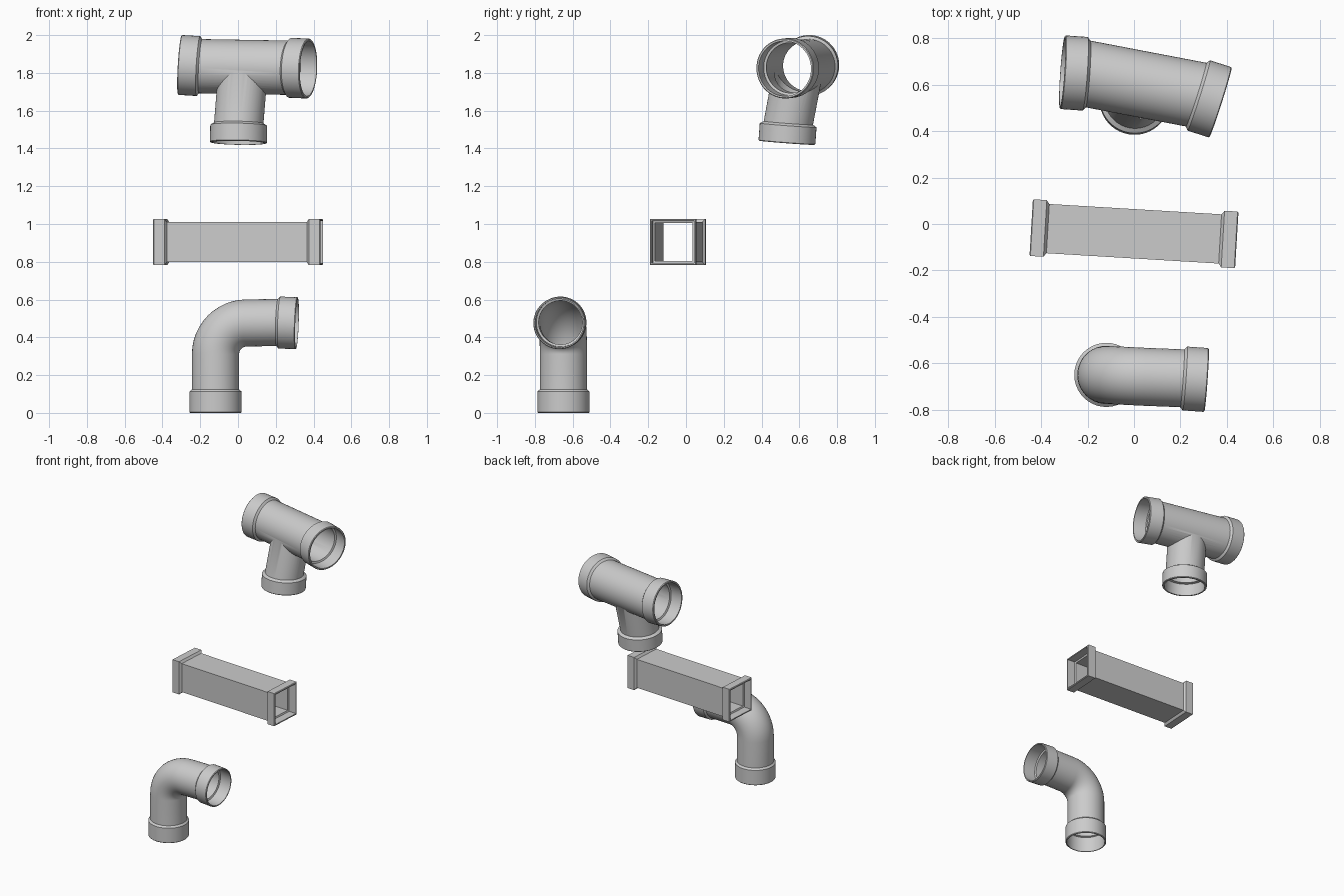
import bpy, bmesh, math
from mathutils import Vector as V

if "Cube" in bpy.data.objects:
    bpy.data.objects.remove(bpy.data.objects["Cube"])


def loft(name, sections, ref, sides=48, ring=False):
    """Skin circles (centre, axis, radius); ring=True joins last to first."""
    bm = bmesh.new()
    loops = []
    for c, ax, r in sections:
        ax = ax.normalized()
        n = (ref - ax * ref.dot(ax)).normalized()
        b = ax.cross(n)
        phase = math.pi / sides
        loops.append([bm.verts.new(c + r * (math.cos(t) * n + math.sin(t) * b))
                      for t in (phase + 2 * math.pi * i / sides for i in range(sides))])
    pairs = list(zip(loops, loops[1:]))
    if ring:
        pairs.append((loops[-1], loops[0]))
    else:
        bm.faces.new(loops[0])
        bm.faces.new(loops[-1])
    for a, b in pairs:
        for i in range(sides):
            j = (i + 1) % sides
            bm.faces.new((a[i], a[j], b[j], b[i]))
    bmesh.ops.recalc_face_normals(bm, faces=bm.faces)
    me = bpy.data.meshes.new(name)
    bm.to_mesh(me)
    bm.free()
    ob = bpy.data.objects.new(name, me)
    bpy.context.collection.objects.link(ob)
    return ob


def port(face, out, profile, start):
    """Sections of a socket; profile is (depth, radius) from the open face inward."""
    out = V(out).normalized()
    secs = [(V(face) - out * d, -out if start else out, r) for d, r in profile]
    return secs if start else secs[::-1]


def collar(R, r, length, k=1):
    return [(0, k * (R - .004)), (.004, k * R), (length - .012, k * R), (length, k * r)]


def bore(R, r, depth, ext=0, k=1):
    return [(-ext, k * R), (depth, k * R), (depth + .004, k * r)]


def smooth(ob):
    bpy.ops.object.select_all(action='DESELECT')
    ob.select_set(True)
    bpy.context.view_layer.objects.active = ob
    bpy.ops.object.shade_smooth_by_angle(angle=math.radians(30))


def boolean(ob, other, op):
    m = ob.modifiers.new("cut", 'BOOLEAN')
    m.operation, m.object, m.solver = op, other, 'EXACT'
    bpy.context.view_layer.objects.active = ob
    bpy.ops.object.modifier_apply(modifier=m.name)
    bpy.data.objects.remove(other)


# Round elbow: upright socket, quarter bend, side socket
u, up = V((1, -.05, 0)).normalized(), V((0, 0, 1))
base, side = (-.119, -.649, 0), (.312, -.671, .475)
bend, pivot = .165, V(base) + u * .165 + up * .311


def arc(r):
    return [(pivot + bend * (-u * math.cos(a) + up * math.sin(a)),
             u * math.sin(a) + up * math.cos(a), r)
            for a in (math.pi / 2 * i / 12 for i in range(13))]


out_dir = (1, -.07, -.035)
shell = (port(base, (0, 0, -1), collar(.138, .125, .125), True) + arc(.125)
         + port(side, out_dir, collar(.138, .125, .105), False))
inside = (port(base, (0, 0, -1), bore(.128, .116, .11), True) + arc(.116)
          + port(side, out_dir, bore(.128, .116, .09), False))
smooth(loft("elbow_pipe", shell + inside[::-1], V((.05, 1, 0)), 40, True))

# Square duct: straight box tube with a collar at each end
d = V((1, -.06, 0)).normalized()
mid, q = V((0, -.042, .904)), math.sqrt(2)
ends = mid - d * .443, mid + d * .443
shell = (port(ends[0], -d, collar(.122, .106, .072, q), True)
         + port(ends[1], d, collar(.122, .106, .072, q), False))
inside = (port(ends[0], -d, bore(.111, .1, .058, 0, q), True)
          + port(ends[1], d, bore(.111, .1, .058, 0, q), False))
loft("square_duct", shell + inside[::-1], up, 4, True)

# Tee: slightly bent main run and a leaning branch below
left, left_dir = (-.308, .653, 1.842), (-1, .07, .06)
right, right_dir = (.372, .523, 1.823), (1, -.32, -.04)
foot, foot_dir = (.002, .534, 1.43), (-.02, -.075, -1)
hub = V((.028, .598, 1.832))
lean = hub - V(foot)
yref = V((0, 1, 0))
tee = loft("tee_pipe", port(left, left_dir, collar(.159, .144, .11), True)
           + port(right, right_dir, collar(.159, .144, .11), False), yref)
branch = loft("tee_branch", port(foot, foot_dir, collar(.151, .131, .105), True)
              + [(hub, lean, .131)], yref)
run_cut = loft("run_cutter", port(left, left_dir, bore(.146, .133, .09, .03), True)
               + port(right, right_dir, bore(.146, .133, .09, .03), False), yref)
branch_cut = loft("branch_cutter", port(foot, foot_dir, bore(.137, .12, .085, .03), True)
                  + [(hub, lean, .12)], yref)
boolean(tee, branch, 'UNION')
boolean(tee, run_cut, 'DIFFERENCE')
boolean(tee, branch_cut, 'DIFFERENCE')
smooth(tee)
